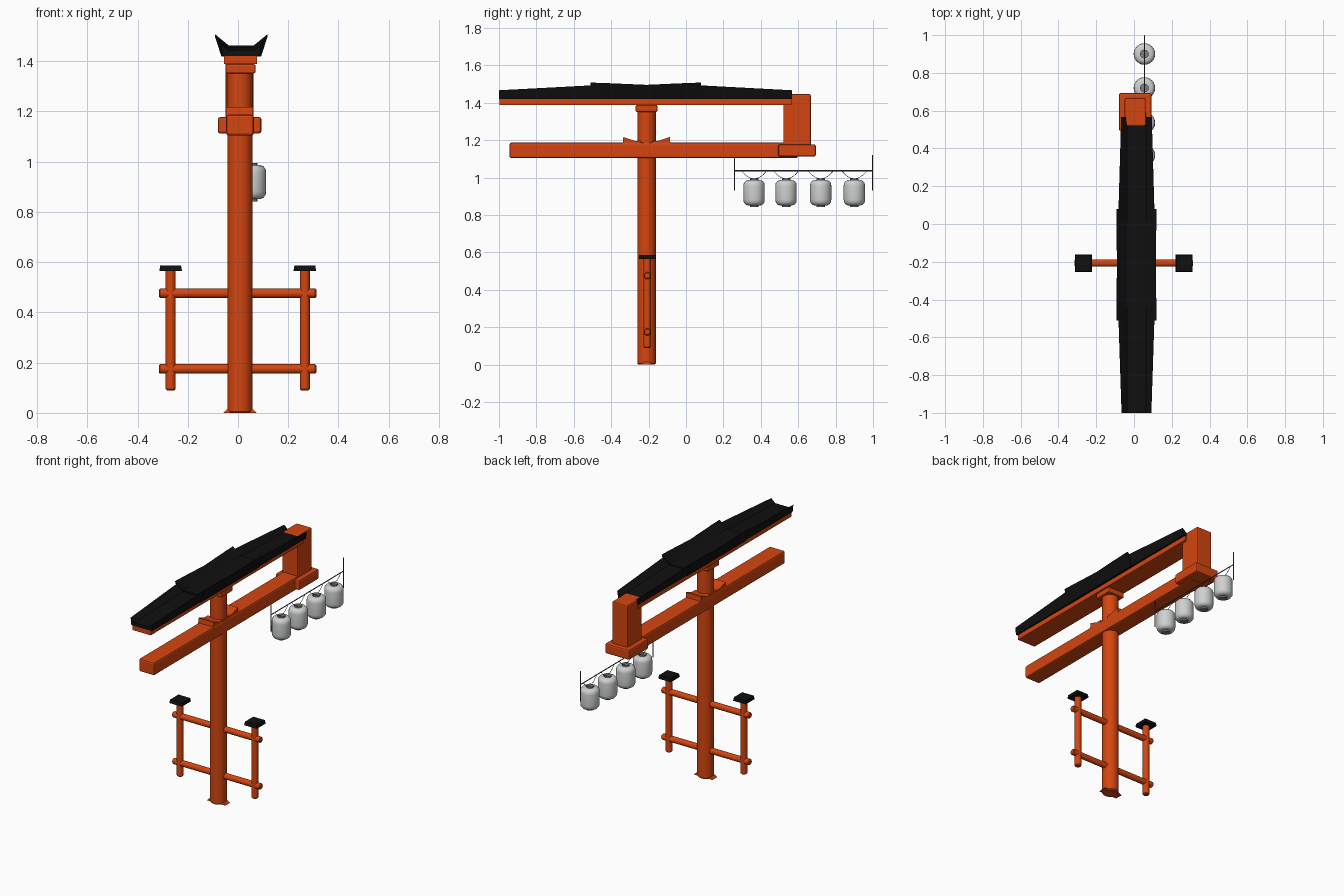
import bpy, bmesh, math
from mathutils import Vector

if "Cube" in bpy.data.objects:
    bpy.data.objects.remove(bpy.data.objects["Cube"])


def mat(name, rgb):
    m = bpy.data.materials.new(name)
    m.diffuse_color = (*rgb, 1)
    m.use_nodes = True
    m.node_tree.nodes["Principled BSDF"].inputs["Base Color"].default_value = m.diffuse_color
    return m


ORANGE = mat("vermilion paint", (0.66, 0.06, 0.005))
BLACK = mat("black roof", (0.005, 0.005, 0.005))
PAPER = mat("lantern paper", (0.62, 0.63, 0.63))
GREY = mat("lantern cap grey", (0.2, 0.2, 0.2))
WIRE = mat("wire grey", (0.08, 0.08, 0.08))
CX, PY = 0.010, -0.211      # centre line of the gate, pillar position


def make(name, verts, faces, material, bevel=0.0, smooth=False):
    me = bpy.data.meshes.new(name)
    me.from_pydata(verts, [], faces)
    bm = bmesh.new()
    bm.from_mesh(me)
    bmesh.ops.recalc_face_normals(bm, faces=bm.faces)
    if bevel:
        sharp = [e for e in bm.edges if e.calc_face_angle(0) > 0.7]
        bmesh.ops.bevel(bm, geom=sharp, offset=bevel, segments=2, profile=0.5, affect='EDGES')
    bm.to_mesh(me)
    bm.free()
    me.materials.append(material)
    ob = bpy.data.objects.new(name, me)
    bpy.context.collection.objects.link(ob)
    if smooth:
        bpy.ops.object.select_all(action='DESELECT')
        ob.select_set(True)
        bpy.context.view_layer.objects.active = ob
        bpy.ops.object.shade_smooth_by_angle(angle=math.radians(40))
    return ob


def loft(name, rings, material, bevel=0.0, smooth=False):
    n = len(rings[0])
    verts = [v for r in rings for v in r]
    faces = [(i * n + j, i * n + (j + 1) % n, (i + 1) * n + (j + 1) % n, (i + 1) * n + j)
             for i in range(len(rings) - 1) for j in range(n)]
    faces += [tuple(range(n)), tuple(range(len(verts) - n, len(verts)))]
    return make(name, verts, faces, material, bevel, smooth)


def box(name, x, y, z, material, bevel=0.006, top=1.0):
    cx, cy = sum(x) / 2, sum(y) / 2

    def ring(h, s):
        return [(cx + (a - cx) * s, cy + (b - cy) * s, h)
                for a, b in ((x[0], y[0]), (x[1], y[0]), (x[1], y[1]), (x[0], y[1]))]
    return loft(name, [ring(z[0], 1), ring(z[1], top)], material, bevel)


def turned(name, start, axis, profile, material, n=24):
    """Round part: profile is (distance along axis, radius)."""
    d = Vector(axis)
    u = d.orthogonal().normalized()
    w = d.cross(u)
    rings = [[Vector(start) + d * t + (u * math.cos(k * math.tau / n) + w * math.sin(k * math.tau / n)) * r
              for k in range(n)] for t, r in profile]
    return loft(name, rings, material, smooth=True)


def rod(name, a, b, r, material, n=16, c=0.0):
    d = Vector(b) - Vector(a)
    L = d.length
    prof = [(0, r - c), (c, r), (L - c, r), (L, r - c)] if c else [(0, r), (L, r)]
    return turned(name, a, d.normalized(), prof, material, n)


# Main pillar with collar and foot
rod("main_pillar", (CX - 0.002, PY, 0), (CX - 0.002, PY, 1.40), 0.0495, ORANGE, 32, 0.006)
box("pillar_collar", (-0.05, 0.07), (PY - 0.058, PY + 0.058), (1.352, 1.388), ORANGE)
box("pillar_foot", (-0.058, 0.075), (PY - 0.025, PY + 0.025), (0, 0.014), ORANGE, 0, 0.78)

# Tie beam and wedges either side of the pillar
box("tie_beam", (-0.047, 0.063), (-0.944, 0.598), (1.104, 1.187), ORANGE, 0.01)
for s, label in ((-1, "front"), (1, "back")):
    prof = [(0.03, 1.18), (0.128, 1.18), (0.124, 1.217), (0.065, 1.197), (0.03, 1.197)]
    loft(label + "_wedge", [[(x, PY + s * y, z) for y, z in prof] for x in (-0.047, 0.06)], ORANGE)

# Block and post at the back end
box("end_block", (-0.08, 0.093), (0.493, 0.694), (1.112, 1.178), ORANGE, 0.01)
box("end_post", (-0.049, 0.062), (0.52, 0.667), (1.15, 1.446), ORANGE, 0.008)

# Top lintel and its black roof: flared sides with a sunken middle
box("lintel", (-0.056, 0.076), (-0.997, 0.565), (1.388, 1.426), ORANGE, 0.003)


def roof(name, stations, z0, foot):
    rings = []
    for y, half, tip, valley in stations:
        sec = [(-foot, z0), (foot, z0), (half, tip), (0.05, valley), (-0.05, valley), (-half, tip)]
        rings.append([(CX + 0.003 + x, y, z) for x, z in sec])
    loft(name, rings, BLACK)


roof("long_roof", [(-1.0, 0.079, 1.467, 1.442), (-0.51, 0.095, 1.493, 1.456),
                   (0.08, 0.095, 1.493, 1.456), (0.567, 0.081, 1.467, 1.442)], 1.42, 0.074)
roof("upper_roof", [(-0.51, 0.105, 1.508, 1.463), (-0.44, 0.105, 1.506, 1.463), (PY, 0.104, 1.496, 1.463),
                    (0.01, 0.105, 1.506, 1.463), (0.08, 0.105, 1.508, 1.463)], 1.419, 0.079)

# Side frame: two rails through the pillar, two short posts with caps
FY = -0.207
for z, label in ((0.175, "lower"), (0.476, "upper")):
    rod(label + "_rail", (-0.315, FY, z), (0.312, FY, z), 0.019, ORANGE, 20, 0.005)
for x, label in ((-0.268, "left"), (0.266, "right")):
    rod(label + "_side_post", (x, FY, 0.09), (x, FY, 0.57), 0.02, ORANGE, 20, 0.005)
    box(label + "_post_cap", (x - 0.045, x + 0.045), (FY - 0.046, FY + 0.046), (0.565, 0.587), BLACK, 0, 0.92)

# Lantern hanger: rail and end rods
LX, RZ = 0.055, 1.037
rod("hanger_rail", (LX, 0.26, RZ), (LX, 0.997, RZ), 0.003, WIRE, 8)
rod("hanger_front_rod", (LX, 0.26, 0.93), (LX, 0.26, 1.105), 0.003, WIRE, 8)
rod("hanger_back_rod", (LX, 0.997, 0.93), (LX, 0.997, 1.122), 0.003, WIRE, 8)

# Four lanterns, each on a sagging string
for i, y in enumerate((0.364, 0.535, 0.72, 0.90), 1):
    turned(f"lantern_{i}", (LX, y, 0.852), (0, 0, 1),
           [(0, 0.035), (0.004, 0.046), (0.016, 0.055), (0.03, 0.057), (0.105, 0.057),
            (0.119, 0.055), (0.13, 0.046), (0.134, 0.035)], PAPER)
    for z, label in ((0.842, "bottom"), (0.984, "top")):
        rod(f"lantern_{i}_{label}_cap", (LX, y, z), (LX, y, z + 0.011), 0.023, GREY, 20)
    cu = bpy.data.curves.new(f"lantern_{i}_string", 'CURVE')
    cu.dimensions = '3D'
    cu.bevel_depth = 0.0015
    cu.bevel_resolution = 1
    sp = cu.splines.new('POLY')
    sp.points.add(8)
    for k in range(9):
        t = k / 4 - 1
        sp.points[k].co = (LX, y + 0.068 * t, 0.994 + 0.043 * t * t, 1)
    cu.materials.append(WIRE)
    bpy.context.collection.objects.link(bpy.data.objects.new(f"lantern_{i}_string", cu))
